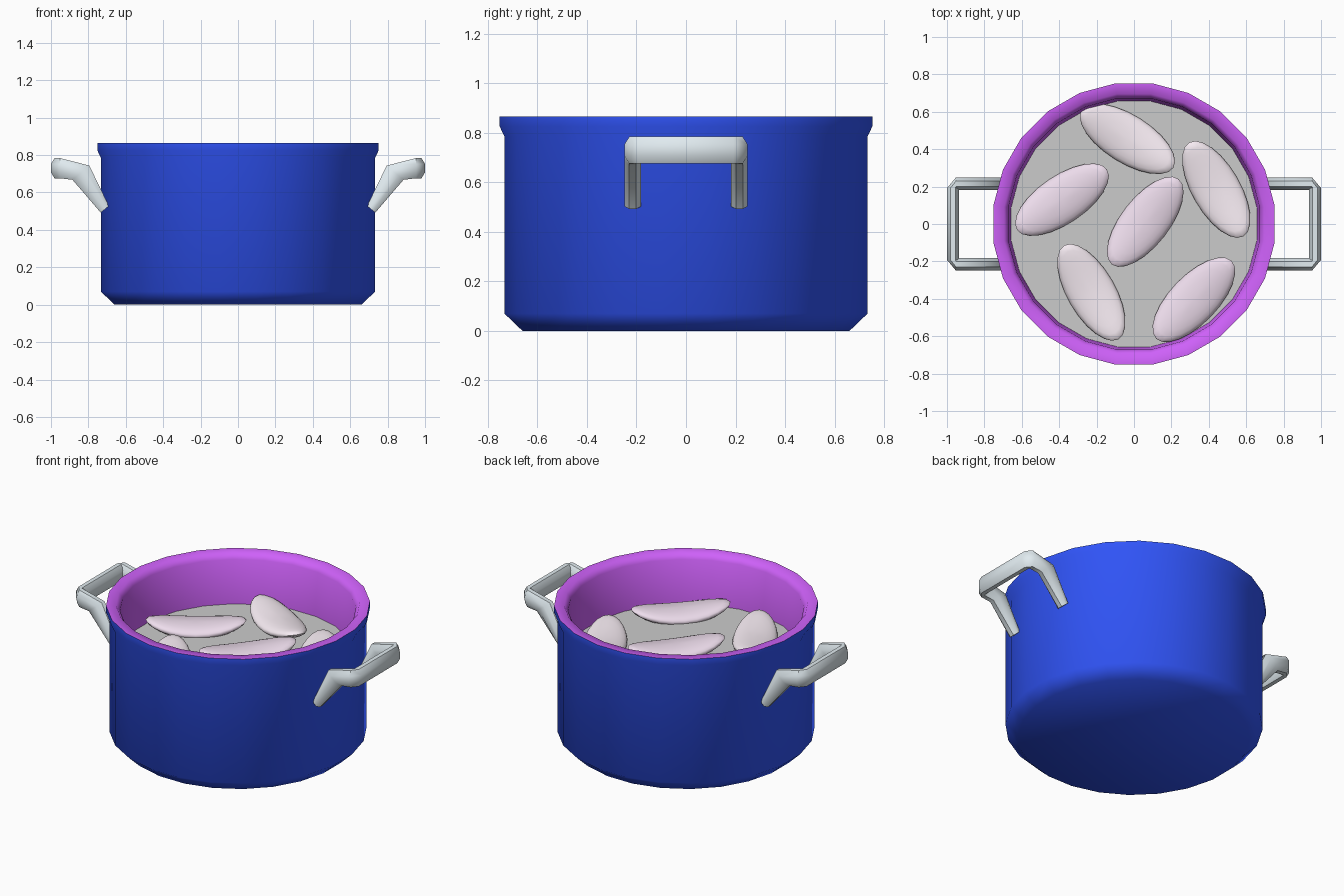
import bpy, bmesh, math
from mathutils import Vector

if "Cube" in bpy.data.objects:
    bpy.data.objects.remove(bpy.data.objects["Cube"])

SIDES = 24


def material(name, rgb):
    m = bpy.data.materials.new(name)
    m.diffuse_color = (*rgb, 1)
    m.use_nodes = True
    m.node_tree.nodes["Principled BSDF"].inputs["Base Color"].default_value = m.diffuse_color
    return m


BLUE = material("blue_enamel", (0.03, 0.09, 0.95))
PURPLE = material("purple_enamel", (0.62, 0.12, 0.95))
STEEL = material("pale_steel", (0.75, 0.83, 0.87))
PINK = [material("pale_pink", (0.93, 0.84, 0.90)), material("pink", (0.85, 0.72, 0.84))]


def finish(bm, name, mat=None, angle=60, fix=True):
    if fix:
        bmesh.ops.recalc_face_normals(bm, faces=bm.faces)
    me = bpy.data.meshes.new(name)
    bm.to_mesh(me)
    bm.free()
    for p in me.polygons:
        p.use_smooth = True
    me.set_sharp_from_angle(angle=math.radians(angle))
    if mat:
        me.materials.append(mat)
    ob = bpy.data.objects.new(name, me)
    bpy.context.collection.objects.link(ob)
    return ob


def skin(bm, rings):
    for a, b in zip(rings, rings[1:]):
        n = len(a)
        for i in range(n):
            bm.faces.new((a[i], a[(i + 1) % n], b[(i + 1) % n], b[i]))


def lathe(name, profile, mat, cap_first=False, cap_last=False):
    # Profile radii are measured to the flats, so scale up to the corners
    bm = bmesh.new()
    k = 1 / math.cos(math.pi / SIDES)
    rings = []
    for r, z in profile:
        angs = [2 * math.pi * (i + 0.5) / SIDES for i in range(SIDES)]
        rings.append([bm.verts.new((r * k * math.cos(a), r * k * math.sin(a), z)) for a in angs])
    skin(bm, rings)
    if cap_first:
        bm.faces.new(rings[0][::-1])
    if cap_last:
        bm.faces.new(rings[-1])
    return finish(bm, name, mat, fix=False)


# Outer pot shell, bottom to rim
lathe("pot_body", [(0.66, 0), (0.733, 0.07), (0.733, 0.785), (0.752, 0.825), (0.752, 0.865)],
      BLUE, cap_first=True)
# Rim and inner wall, rim down to inner floor
lathe("pot_lining", [(0.752, 0.865), (0.695, 0.865), (0.672, 0.83), (0.657, 0.55), (0.64, 0.06)],
      PURPLE, cap_last=True)
# Broth surface
bm = bmesh.new()
k = 0.658 / math.cos(math.pi / SIDES)
bm.faces.new([bm.verts.new((k * math.cos(2 * math.pi * (i + 0.5) / SIDES),
                            k * math.sin(2 * math.pi * (i + 0.5) / SIDES), 0.555))
              for i in range(SIDES)])
finish(bm, "broth", fix=False)


# Handles: octagonal rings (centre, side axis, up axis), mirrored front to back
def handle(name, sx):
    half = [((0.712, 0.215, 0.51), (0, 0.034, 0), (-0.022, 0, 0.018)),
            ((0.84, 0.215, 0.706), (0, 0.034, 0), (-0.045, 0, 0.038)),
            ((0.952, 0.215, 0.73), (0, 0.034, 0), (0, 0, 0.054)),
            ((0.968, 0.192, 0.73), (0.032, 0, 0), (0, 0, 0.054))]
    flip = lambda v: (v[0], -v[1], v[2])
    path = half + [tuple(flip(v) for v in ring) for ring in reversed(half)]
    bm = bmesh.new()
    s = 1 / math.cos(math.pi / 8)
    rings = []
    for c, u, v in path:
        ring = []
        for i in range(8):
            a = math.pi * (i + 0.5) / 4
            p = Vector(c) + Vector(u) * math.cos(a) * s + Vector(v) * math.sin(a) * s
            ring.append(bm.verts.new((p.x * sx, p.y, p.z)))
        rings.append(ring)
    skin(bm, rings)
    bm.faces.new(rings[0])
    bm.faces.new(rings[-1])
    finish(bm, name, STEEL, angle=50)


handle("handle_right", 1)
handle("handle_left", -1)

# Floating slices: flattened ovals whose ends curl upward (x, y, angle, tint)
SLICES = [(-0.035, 0.455, -32, 0), (0.44, 0.185, -60, 0), (-0.385, 0.13, 34, 1),
          (0.06, 0.012, 52, 1), (-0.228, -0.365, -60, 0), (0.32, -0.405, 46, 1)]
for n, (x, y, ang, tint) in enumerate(SLICES):
    bm = bmesh.new()
    bmesh.ops.create_uvsphere(bm, u_segments=24, v_segments=12, radius=1)
    for v in bm.verts:
        t = v.co.x
        v.co = (0.29 * t, 0.128 * v.co.y, 0.045 * v.co.z + 0.05 * t * t)
    ob = finish(bm, f"slice_{n + 1}", PINK[tint], angle=60)
    ob.location = (x, y, 0.56)
    ob.rotation_euler.z = math.radians(ang)
